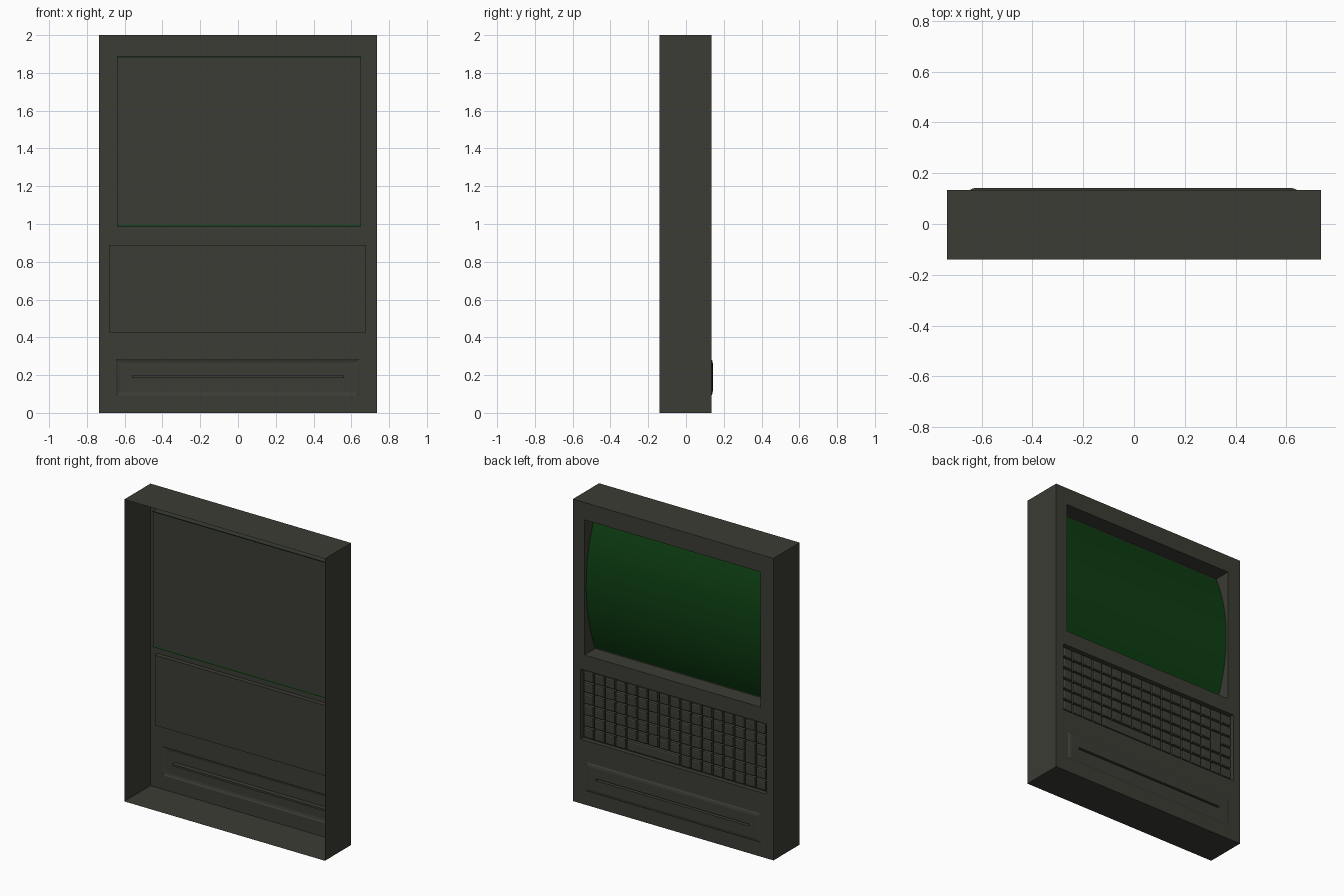
import bpy
import bmesh
import math

if "Cube" in bpy.data.objects:
    bpy.data.objects.remove(bpy.data.objects["Cube"])


def material(name, rgb):
    m = bpy.data.materials.new(name)
    m.diffuse_color = (*rgb, 1)
    m.use_nodes = True
    m.node_tree.nodes["Principled BSDF"].inputs["Base Color"].default_value = m.diffuse_color
    return m


GREY = material("dark olive grey", (0.045, 0.045, 0.036))
GREEN = material("screen green", (0.004, 0.047, 0.006))

FRONT = -0.14   # open side
PANEL = 0.134   # control panel plane
BODY = (-0.735, 0.735, 0.0, 2.0)
SCREEN = (-0.64, 0.65, 0.99, 1.885)
KEYS = (-0.682, 0.678, 0.425, 0.89)
DRIVE = (-0.645, 0.64, 0.092, 0.285)
SLOT = (-0.56, 0.56, 0.184, 0.197)


def inset(r, d):
    return (r[0] + d, r[1] - d, r[2] + d, r[3] - d)


def loft(bm, rings, cap=True):
    """Skin rectangles (x0, x1, z0, z1) placed at depths y."""
    loops = []
    for (x0, x1, z0, z1), y in rings:
        loops.append([bm.verts.new((x, y, z)) for x, z in
                      ((x1, z0), (x0, z0), (x0, z1), (x1, z1))])
    for a, b in zip(loops, loops[1:]):
        for i in range(4):
            j = (i + 1) % 4
            bm.faces.new((a[i], a[j], b[j], b[i]))
    if cap:
        bm.faces.new(loops[-1])


def finish(bm, name, mat):
    me = bpy.data.meshes.new(name)
    bm.to_mesh(me)
    bm.free()
    ob = bpy.data.objects.new(name, me)
    bpy.context.collection.objects.link(ob)
    me.materials.append(mat)
    return ob


# Housing: open-fronted box, pierced panel, recesses and raised drive cover
bm = bmesh.new()
holes = (SCREEN, KEYS, DRIVE)
xs = sorted({x for r in holes + (BODY,) for x in r[:2]})
zs = sorted({z for r in holes + (BODY,) for z in r[2:]})
for x0, x1 in zip(xs, xs[1:]):
    for z0, z1 in zip(zs, zs[1:]):
        cx, cz = (x0 + x1) / 2, (z0 + z1) / 2
        if not any(r[0] < cx < r[1] and r[2] < cz < r[3] for r in holes):
            loft(bm, [((x0, x1, z0, z1), PANEL)])
loft(bm, [(BODY, FRONT), (BODY, PANEL)], cap=False)
loft(bm, [(SCREEN, PANEL), (SCREEN, 0.022)])
loft(bm, [(KEYS, PANEL), (KEYS, 0.104)])
loft(bm, [(DRIVE, PANEL), (inset(DRIVE, 0.008), 0.139),
          (inset(DRIVE, 0.022), 0.142), (SLOT, 0.142), (SLOT, 0.112)])
bmesh.ops.remove_doubles(bm, verts=bm.verts[:], dist=0.0001)
finish(bm, "housing", GREY)

# Bulging screen: an arc in height, straight across its width
bm = bmesh.new()
half, sag, n = 0.45, 0.097, 20
radius = (half ** 2 + sag ** 2) / (2 * sag)
sweep = math.asin(half / radius)
zc = (SCREEN[2] + SCREEN[3]) / 2
prev = None
for i in range(n + 1):
    a = sweep * (2 * i / n - 1)
    y = 0.116 - radius * (1 - math.cos(a))
    row = [bm.verts.new((x, y, zc + radius * math.sin(a))) for x in SCREEN[:2]]
    if prev:
        bm.faces.new((prev[1], prev[0], row[0], row[1])).smooth = True
    prev = row
finish(bm, "screen", GREEN)

# Keyboard: columns count from the +x end, rows from the top
bm = bmesh.new()
field = inset(KEYS, 0.008)
COLS, ROWS = 17, 6
pw, ph = (field[1] - field[0]) / COLS, (field[3] - field[2]) / ROWS


def key(col, row, w=1, h=1):
    right, top = field[1] - col * pw, field[3] - row * ph
    base = inset((right - w * pw, right, top - h * ph, top), 0.003)
    loft(bm, [(base, 0.104), (inset(base, 0.003), 0.121),
              (inset(base, 0.009), 0.125)])


SPACE, TALL = range(4, 9), 15
for row in range(ROWS):
    for col in range(COLS):
        in_space = row == ROWS - 1 and col in SPACE
        in_tall = col == TALL and row in (2, 3)
        if not in_space and not in_tall:
            key(col, row)
key(SPACE.start, ROWS - 1, w=len(SPACE))
key(TALL, 2, h=2)
finish(bm, "keys", GREY)
